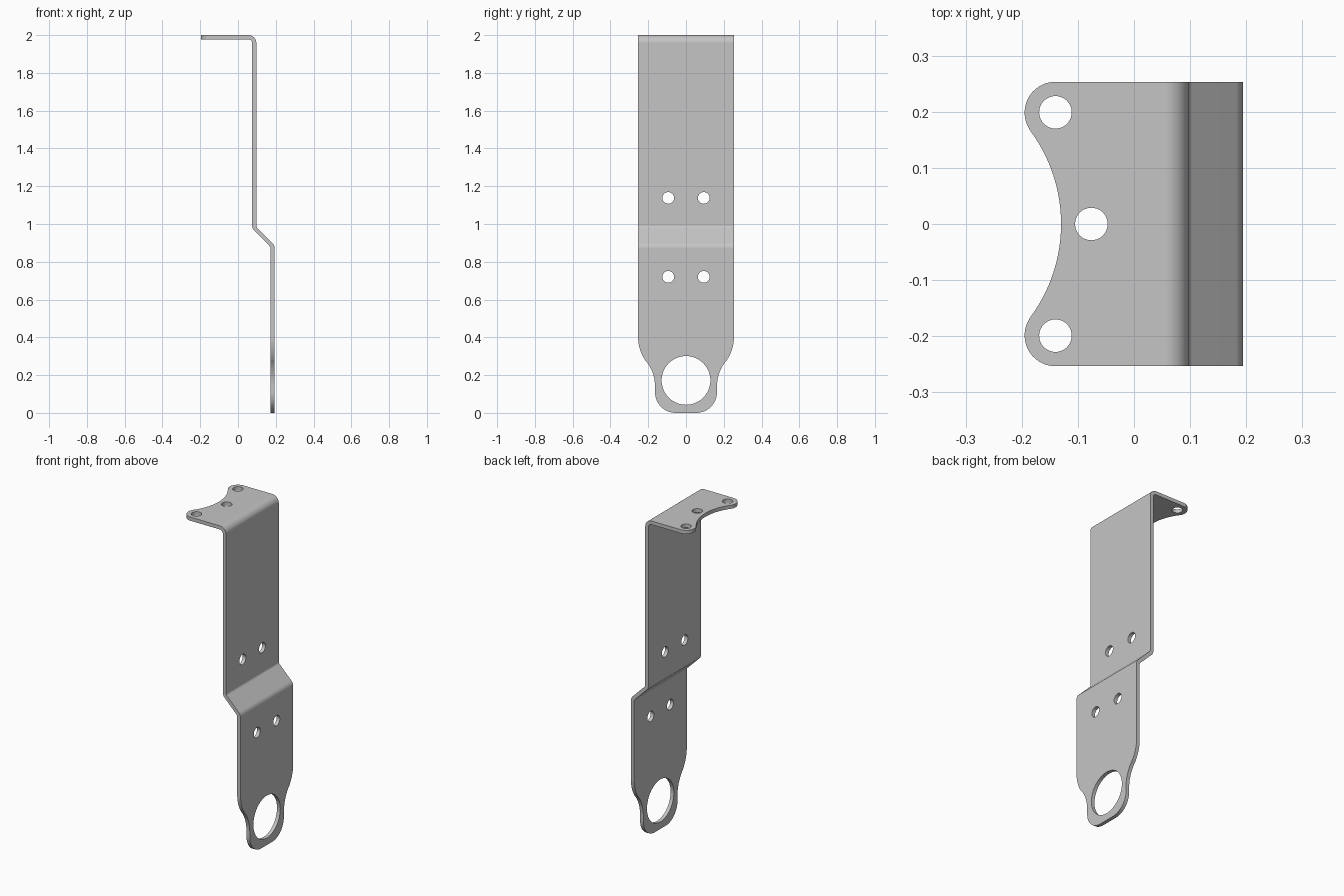
import bpy
import bmesh
from math import atan2, cos, sin, tan, radians
from mathutils import Matrix, Vector

old = bpy.data.objects.get("Cube")
if old:
    bpy.data.objects.remove(old, do_unlink=True)

HALF, THICK, BEND = 0.253, 0.022, 0.031

steel = bpy.data.materials.new("Grey steel")
steel.use_nodes = True
grey = (0.56, 0.56, 0.56, 1)
steel.diffuse_color = grey
steel.node_tree.nodes["Principled BSDF"].inputs["Base Color"].default_value = grey


def prism(name, points, axis, low, high):
    """Extrude a closed 2D outline along the given axis."""
    def place(p, d):
        co = [p[0], p[1]]
        co.insert("xyz".index(axis), d)
        return co
    bm = bmesh.new()
    face = bm.faces.new([bm.verts.new(place(p, low)) for p in points])
    top = bmesh.ops.extrude_face_region(bm, geom=[face])["geom"]
    verts = [g for g in top if isinstance(g, bmesh.types.BMVert)]
    bmesh.ops.translate(bm, verts=verts, vec=place((0, 0), high - low))
    bmesh.ops.recalc_face_normals(bm, faces=bm.faces)
    mesh = bpy.data.meshes.new(name)
    bm.to_mesh(mesh)
    bm.free()
    mesh.materials.append(steel)
    obj = bpy.data.objects.new(name, mesh)
    bpy.context.collection.objects.link(obj)
    return obj


def arc(cx, cy, r, start, end, n=16):
    angles = [radians(start + (end - start) * i / n) for i in range(n + 1)]
    return [(cx + r * cos(a), cy + r * sin(a)) for a in angles]


def bent_strip(path):
    """Side profile of a sheet following a path with rounded bends."""
    path = [Vector(p) for p in path]
    line = [(path[0], (path[1] - path[0]).normalized().orthogonal())]
    for a, b, c in zip(path, path[1:], path[2:]):
        d, e = (b - a).normalized(), (c - b).normalized()
        turn = atan2(d.x * e.y - d.y * e.x, d.dot(e))
        side = 1 if turn > 0 else -1
        normal = Vector((-d.y, d.x))
        centre = b - d * BEND * tan(abs(turn) / 2) + normal * BEND * side
        for i in range(13):
            n = Matrix.Rotation(turn * i / 12, 2) @ normal
            # keep the rotation sense independent of matrix convention
            t = turn * i / 12
            n = Vector((normal.x * cos(t) - normal.y * sin(t),
                        normal.x * sin(t) + normal.y * cos(t)))
            line.append((centre - n * BEND * side, n))
    d = (path[-1] - path[-2]).normalized()
    line.append((path[-1], Vector((-d.y, d.x))))
    d = (path[1] - path[0]).normalized()
    line[0] = (path[0], Vector((-d.y, d.x)))
    return ([p + n * THICK / 2 for p, n in line]
            + [p - n * THICK / 2 for p, n in reversed(line)])


# Bent sheet: top flange, upper plate, sloped step, lower plate
bracket = prism("bracket", bent_strip([(-0.3, 1.989), (0.086, 1.989), (0.086, 0.98),
                                       (0.183, 0.883), (0.183, -0.1)]), "y", -HALF, HALF)

# Lower plate outline: rounded foot, necked waist, wide shoulders
edge = HALF + 0.0005
half = arc(0.054, 0.11, 0.11, -90, 0)
half += arc(0.164 + 0.214, 0.14, 0.214, 180, 142.6)
half += arc(edge - 0.214, 0.40, 0.214, -37.4, 0)[1:]
half += [(0.3, 0.42), (0.3, 2.1)]
foot_outline = prism("foot_outline", half + [(-y, z) for y, z in reversed(half)], "x", -0.5, 0.5)

# Flange outline: two rounded ears joined by a concave arc
half = arc(-0.409, 0, 0.279, 0, 36.4)
half += arc(-0.14, edge - 0.055, 0.055, 216.4, 90)[1:]
half += [(-0.12, 0.3), (0.5, 0.3)]
flange_outline = prism("flange_outline", half + [(x, -y) for x, y in reversed(half[1:])],
                       "z", -0.5, 2.5)


# Holes, kept within their own plate
def hole(cx, cy, r, axis, low, high, n=40):
    return prism("hole", arc(cx, cy, r, 0, 360, n)[:-1], axis, low, high)


holes = [hole(0, 0.172, 0.129, "x", 0, 0.5, 64),
         hole(-0.076, 0, 0.029, "z", 1.9, 2.1)]
for s in (-1, 1):
    holes.append(hole(-0.14, s * 0.199, 0.029, "z", 1.9, 2.1))
    for z in (0.72, 1.138):
        holes.append(hole(s * 0.094, z, 0.031, "x", 0, 0.5))

# Trim and drill the sheet, then drop the cutters
bpy.ops.object.select_all(action="DESELECT")
bracket.select_set(True)
bpy.context.view_layer.objects.active = bracket
cuts = [(foot_outline, "INTERSECT"), (flange_outline, "INTERSECT")]
cuts += [(h, "DIFFERENCE") for h in holes]
for cutter, operation in cuts:
    cutter.hide_render = True
    mod = bracket.modifiers.new("cut", "BOOLEAN")
    mod.object, mod.operation, mod.solver = cutter, operation, "EXACT"
    bpy.ops.object.modifier_apply(modifier=mod.name)
    bpy.data.objects.remove(cutter, do_unlink=True)

# Smooth bends and rims, crisp sheet edges
bpy.ops.object.shade_smooth_by_angle(angle=radians(30))
bracket.modifiers.new("flat_plates", "WEIGHTED_NORMAL").keep_sharp = True
